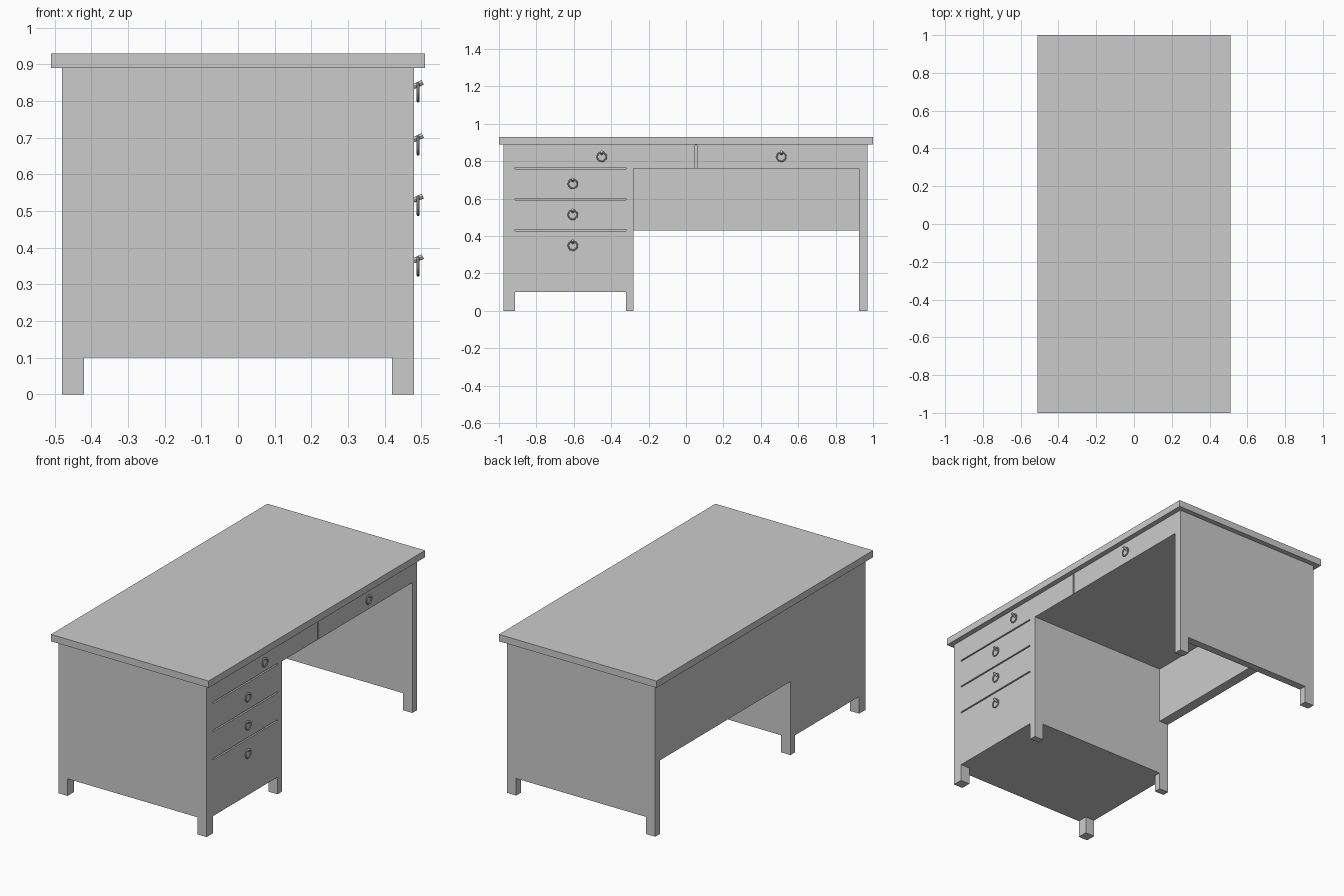
import bpy
from math import radians

if "Cube" in bpy.data.objects:
    bpy.data.objects.remove(bpy.data.objects["Cube"])


def box(name, x, y, z):
    """Box spanning the given (min, max) ranges."""
    spans = (x, y, z)
    bpy.ops.mesh.primitive_cube_add(size=1, location=[(a + b) / 2 for a, b in spans])
    ob = bpy.context.object
    ob.name = name
    ob.scale = [b - a for a, b in spans]
    bpy.ops.object.transform_apply(location=False, rotation=False, scale=True)
    return ob


def cut(target, x, y, z):
    """Subtract a box from the target, then discard the cutter."""
    cutter = box("cutter", x, y, z)
    cutter.hide_render = True
    mod = target.modifiers.new("cut", 'BOOLEAN')
    mod.operation = 'DIFFERENCE'
    mod.solver = 'EXACT'
    mod.object = cutter
    bpy.context.view_layer.objects.active = target
    bpy.ops.object.modifier_apply(modifier=mod.name)
    bpy.data.objects.remove(cutter)


FRONT = 0.48                      # drawer face plane
PED = (-0.975, -0.28)             # drawer pedestal in y
KNEE = (-0.28, 0.925)             # knee space in y

# Desk top
box("desk_top", (-0.51, 0.51), (-1, 1), (0.89, 0.93))

# Carcass: pedestal, drawer row, side panel and modesty panel
carcass = box("carcass", (-FRONT, FRONT), (PED[0], 0.97), (0, 0.89))
cut(carcass, (-0.42, 0.6), KNEE, (-0.1, 0.762))          # knee space
cut(carcass, (-0.6, 0.6), KNEE, (-0.1, 0.43))            # gap under modesty panel
cut(carcass, (-0.42, 0.42), (-1.1, 1.1), (-0.1, 0.10))   # between front and back legs
cut(carcass, (-0.6, 0.6), (-0.915, -0.32), (-0.1, 0.10)) # between pedestal legs

# Grooves between the drawers
for z in (0.762, 0.597, 0.432):
    cut(carcass, (FRONT - 0.015, 0.6), (-0.915, -0.32), (z - 0.004, z + 0.004))
cut(carcass, (FRONT - 0.015, 0.6), (0.048, 0.058), (0.764, 0.888))

# Ring pulls: slanted stud with a hanging ring
pulls = [(-0.45, 0.825), (0.51, 0.825), (-0.605, 0.68), (-0.605, 0.515), (-0.605, 0.35)]
for i, (y, z) in enumerate(pulls, 1):
    bpy.ops.mesh.primitive_cylinder_add(
        vertices=12, radius=0.007, depth=0.028,
        location=(FRONT + 0.011, y, z + 0.02), rotation=(0, radians(65), 0))
    bpy.context.object.name = f"pull_stud_{i}"
    bpy.ops.object.shade_smooth_by_angle()
    bpy.ops.mesh.primitive_torus_add(
        major_segments=24, minor_segments=8, major_radius=0.024, minor_radius=0.004,
        location=(FRONT + 0.011, y, z - 0.001), rotation=(0, radians(90), 0))
    bpy.context.object.name = f"pull_ring_{i}"
    bpy.ops.object.shade_smooth_by_angle()
